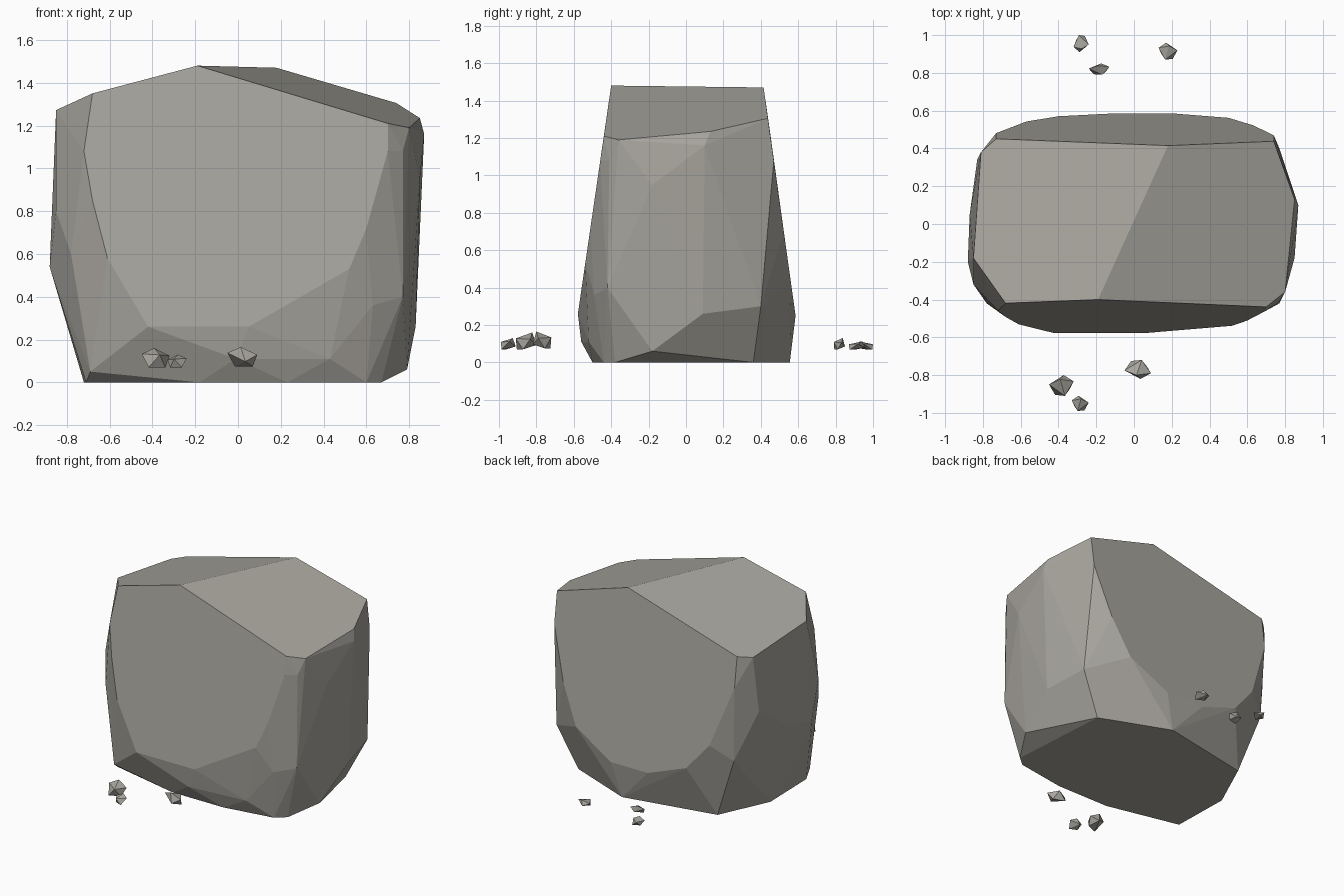
import bpy
import bmesh
import math
from mathutils import Vector

default_cube = bpy.data.objects.get("Cube")
if default_cube:
    bpy.data.objects.remove(default_cube, do_unlink=True)

# One stone colour for everything
stone = bpy.data.materials.new("warm_grey_stone")
stone.use_nodes = True
stone_colour = (.39, .375, .34, 1)
stone.diffuse_color = stone_colour
stone_shader = stone.node_tree.nodes["Principled BSDF"]
stone_shader.inputs["Base Color"].default_value = stone_colour
stone_shader.inputs["Roughness"].default_value = .9


def hull_object(name, points, merge_angle):
    """Chip a faceted solid out of the given corner points."""
    bm = bmesh.new()
    for point in points:
        bm.verts.new(point)
    result = bmesh.ops.convex_hull(bm, input=bm.verts[:])
    unused = [v for v in bm.verts if not v.link_faces]
    bmesh.ops.delete(bm, geom=unused, context="VERTS")
    # Join nearly level triangles into broad chipped faces
    bmesh.ops.dissolve_limit(bm, angle_limit=math.radians(merge_angle),
                             verts=bm.verts[:], edges=bm.edges[:])
    bmesh.ops.recalc_face_normals(bm, faces=bm.faces[:])
    mesh = bpy.data.meshes.new(name)
    bm.to_mesh(mesh)
    bm.free()
    mesh.materials.append(stone)
    obj = bpy.data.objects.new(name, mesh)
    bpy.context.scene.collection.objects.link(obj)
    return obj


# The four broad cut planes of the boulder
def front_point(x, z):
    return Vector((x, -.4 - .146 * (1.48 - z), z))


def back_point(x, z):
    return Vector((x, .415 + .14 * (1.47 - z), z))


def left_roof_point(x, y):
    return Vector((x, y, 1.48 - .298 * (x + .19) + .122 * (y + .4)))


def right_roof_point(x, y):
    return Vector((x, y, 1.48 + .27 * (x + .19) - .134 * (y + .4)))


# Ridge and rim of the sloping top
boulder = [Vector((-.19, -.4, 1.48)), Vector((.18, .415, 1.47))]
left_rim = [(.7, -.439), (.8, -.36), (.85, .13), (.74, .438)]
right_rim = [(-.68, -.419), (-.85, -.18), (-.81, .38), (-.73, .451)]
boulder += [left_roof_point(*p) for p in left_rim]
boulder += [right_roof_point(*p) for p in right_rim]

# Rounded outlines of the broad front and back faces
front_outline = [(-.72, 1.08), (-.68, .85), (-.61, .58), (-.42, .26),
                 (.05, .26), (.3, .38), (.52, .53), (.6, .72), (.7, 1.08)]
back_outline = [(.74, 1.08), (.63, .7), (.5, .42), (.2, .25),
                (-.1, .25), (-.4, .36), (-.57, .56), (-.73, 1)]
boulder += [front_point(*p) for p in front_outline]
boulder += [back_point(*p) for p in back_outline]

# Flat underside
underside = [(.62, .36), (.13, .555), (-.55, .42), (-.72, .05), (-.71, -.38),
             (-.18, -.5), (.23, -.5), (.6, -.44), (.67, -.38)]
boulder += [Vector((x, y, 0)) for x, y in underside]

# Chipped corners of the left end
left_end = [(.79, -.18, .06), (.77, -.42, .4), (.77, .4, .3),
            (.83, .09, .26), (.87, .1, 1.16), (.77, -.41, 1.08),
            (.85, -.18, .95), (.63, -.49, .36), (.43, -.52, .11)]
# Chipped corners of the right end
right_end = [(-.88, -.2, .54), (-.87, .05, .6), (-.78, -.42, .6),
             (-.69, -.45, .05), (-.83, .34, .8), (-.71, .46, .45),
             (-.01, -.56, .11), (-.85, -.32, .8)]
boulder += [Vector(p) for p in left_end + right_end]
hull_object("boulder", boulder, 3)

# Lopsided chip shape inside a unit box, turned differently for each fragment
chip_shape = [(-1, .1, .4), (-.5, -.9, -1), (.2, 1, -.5),
              (1, .4, .2), (.3, -1, .3), (-.1, .6, 1), (.7, -.3, -1)]

# Centre and half size of every loose fragment, with mirroring signs
fragments = {
    "front_chip_large": ((-.385, -.855, .115), (.065, .055, .045), (1, 1)),
    "front_chip_small": ((-.285, -.95, .1), (.045, .04, .03), (-1, 1)),
    "front_chip_middle": ((.02, -.77, .12), (.07, .05, .045), (1, -1)),
    "back_chip_outer": ((-.28, .955, .09), (.04, .045, .022), (-1, -1)),
    "back_chip_inner": ((-.185, .82, .1), (.055, .03, .03), (1, 1)),
    "back_chip_left": ((.18, .915, .09), (.05, .045, .022), (-1, 1)),
}
for name, (centre, half, (flip_x, flip_y)) in fragments.items():
    corners = []
    for x, y, z in chip_shape:
        offset = Vector((x * flip_x * half[0], y * flip_y * half[1], z * half[2]))
        corners.append(Vector(centre) + offset)
    hull_object(name, corners, 1)
